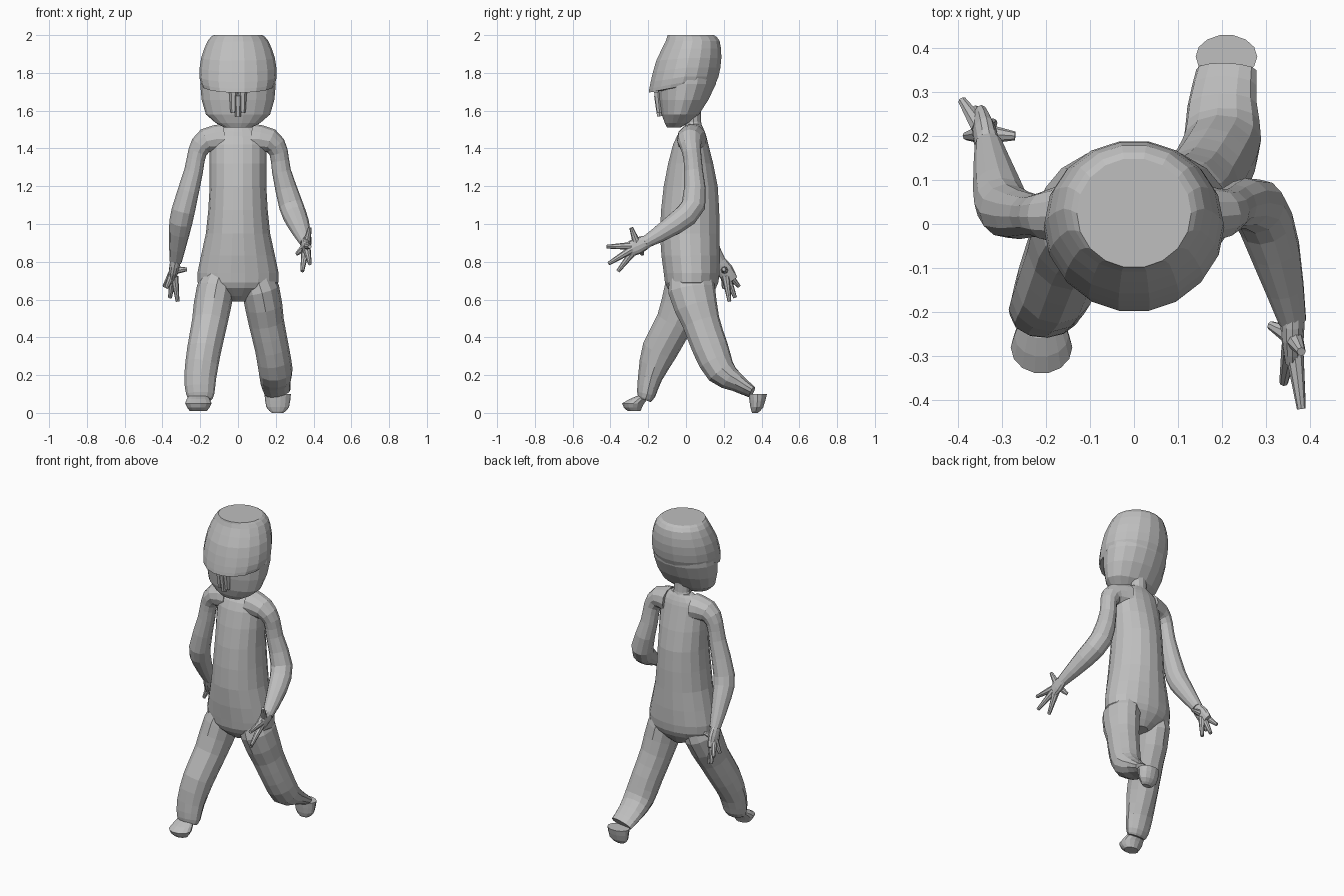
import bpy, bmesh, math
from mathutils import Vector

cube = bpy.data.objects.get("Cube")
if cube:
    bpy.data.objects.remove(cube, do_unlink=True)

shade = (.52, .52, .52, 1)
grey = bpy.data.materials.new("plain grey")
grey.use_nodes = True
grey.diffuse_color = shade
grey.node_tree.nodes["Principled BSDF"].inputs["Base Color"].default_value = shade


def refine(rows):
    """Add a smoothly interpolated row between each pair of control rows."""
    rows = [Vector(row) for row in rows]
    padded = [rows[0], *rows, rows[-1]]
    result = []
    for before, start, end, after in zip(padded, padded[1:], padded[2:], padded[3:]):
        result += [start, ((start + end) * 9 - before - after) / 16]
    return result + [rows[-1]]


def circle(sides):
    """Cosine and sine pairs around one turn."""
    angles = [math.tau * step / sides for step in range(sides)]
    return [(math.cos(angle), math.sin(angle)) for angle in angles]


def loft(name, rings):
    """Skin a list of point rings and cap both ends."""
    bm = bmesh.new()
    loops = [[bm.verts.new(point) for point in ring] for ring in rings]
    for low, high in zip(loops, loops[1:]):
        for i in range(len(low)):
            bm.faces.new((low[i - 1], low[i], high[i], high[i - 1]))
    bm.faces.new(loops[0])
    bm.faces.new(loops[-1])
    bmesh.ops.recalc_face_normals(bm, faces=bm.faces)
    mesh = bpy.data.meshes.new(name)
    bm.to_mesh(mesh)
    bm.free()
    mesh.materials.append(grey)
    bpy.context.collection.objects.link(bpy.data.objects.new(name, mesh))


def stack(name, levels, sides=18, center_x=0, droop=0):
    """Upright form from levels of height, front y, back y and half width."""
    rings = []
    for z, front, back, half in refine(levels):
        middle, depth = (front + back) / 2, (back - front) / 2
        sag = droop * (levels[-1][0] - z)
        rings.append([(center_x + half * c, middle + depth * s, z - sag * max(0, -s))
                      for c, s in circle(sides)])
    loft(name, rings)


def tube(name, path, side, sides=12):
    """Limb along rows of x, y, z, side radius and, if it differs, the other radius."""
    rows = refine(path)
    points = [Vector(row[:3]) for row in rows]
    side = Vector(side)
    rings = []
    for i, (point, row) in enumerate(zip(points, rows)):
        ahead = points[min(i + 1, len(points) - 1)]
        tangent = (ahead - points[max(i - 1, 0)]).normalized()
        side = (side - tangent * side.dot(tangent)).normalized()
        other = tangent.cross(side)
        rings.append([point + side * c * row[3] + other * s * row[-1]
                      for c, s in circle(sides)])
    loft(name, rings)


across, along = (1, 0, 0), (0, 1, 0)

# Head, with a hair shell that grows out of it and hangs over the face
stack("face", [(1.51, -.1, -.03, .07), (1.58, -.13, .07, .17), (1.74, -.15, .16, .2),
               (1.85, -.13, .17, .18)])
stack("hair", [(1.73, -.2, .15, .19), (1.78, -.19, .175, .205), (1.88, -.16, .19, .195),
               (1.97, -.11, .18, .16), (2, -.1, .15, .13)], droop=.13)

# Nose piece made of three tapering strands
for label, x, lift in (("right", -.025, 0), ("left", .025, 0), ("middle", 0, -.02)):
    tube(label + "_nose_strand", [(x, -.15, 1.7 + lift, .022), (x, -.14, 1.59 + lift, .015)],
         across, sides=6)

# Neck and torso
stack("neck", [(1.46, -.02, .1, .09), (1.54, 0, .08, .05), (1.62, -.02, .08, .06)], sides=12)
stack("torso", [(.59, -.02, .1, .05), (.66, -.1, .16, .19), (.74, -.12, .18, .215),
                (.95, -.14, .18, .17), (1.2, -.12, .17, .15), (1.42, -.07, .12, .15),
                (1.49, -.03, .1, .13), (1.53, 0, .08, .07)])

# Arms: left swings forward, right swings back
tube("left_arm", [(.08, .03, 1.45, .08), (.17, .02, 1.44, .066), (.215, .03, 1.38, .05),
                  (.23, .04, 1.28, .05), (.28, .04, 1.1, .064), (.32, -.06, 1, .058),
                  (.36, -.22, .9, .032)], along)
tube("right_arm", [(-.08, .03, 1.45, .08), (-.17, .02, 1.44, .066), (-.215, .02, 1.38, .05),
                   (-.235, .02, 1.28, .05), (-.29, .03, 1.07, .062), (-.31, .08, .96, .056),
                   (-.33, .18, .8, .032)], along)

# Palms, with fingers fanning out to their tips
hands = {
    "left": ((.36, -.2, .91), (.36, -.31, .86), [
        (.38, -.29, .98), (.38, -.42, .88), (.38, -.41, .79), (.34, -.36, .75), (.31, -.23, .84)]),
    "right": ((-.33, .17, .81), (-.35, .24, .7), [
        (-.27, .2, .76), (-.39, .28, .67), (-.36, .26, .61), (-.32, .23, .59), (-.38, .2, .66)]),
}
for label, (wrist, knuckles, tips) in hands.items():
    wrist, knuckles = Vector(wrist), Vector(knuckles)
    middle = (wrist + knuckles) / 2
    tube(label + "_palm", [(*wrist, .032, .028), (*middle, .045, .026), (*knuckles, .036, .018)],
         along)
    for number, tip in enumerate(tips):
        base = middle.lerp(Vector(tip), .2)
        tube(f"{label}_finger_{number}", [(*base, .021), (*tip, .01)], across, sides=8)

# Legs: left trails behind, right steps forward
tube("left_leg", [(.07, .03, .8, .07, .1), (.12, .03, .65, .1, .125), (.15, .08, .48, .094, .1),
                  (.18, .13, .34, .09, .095), (.2, .185, .22, .09, .08), (.2, .27, .16, .08, .05),
                  (.21, .35, .11, .07, .03)], across)
tube("right_leg", [(-.07, .03, .8, .07, .1), (-.12, .01, .65, .1, .125), (-.15, -.06, .48, .094, .1),
                   (-.18, -.14, .33, .09, .095), (-.2, -.19, .19, .085, .065),
                   (-.2, -.21, .1, .075, .05), (-.2, -.22, .07, .06, .035)], across)

# Feet: trailing toes point down, leading foot is nearly flat
stack("left_foot", [(0, .35, .38, .03), (.03, .34, .41, .06), (.1, .33, .43, .07)],
      sides=14, center_x=.21)
stack("right_foot", [(.01, -.31, -.24, .045), (.05, -.34, -.22, .07), (.09, -.26, -.19, .05)],
      sides=14, center_x=-.21)
